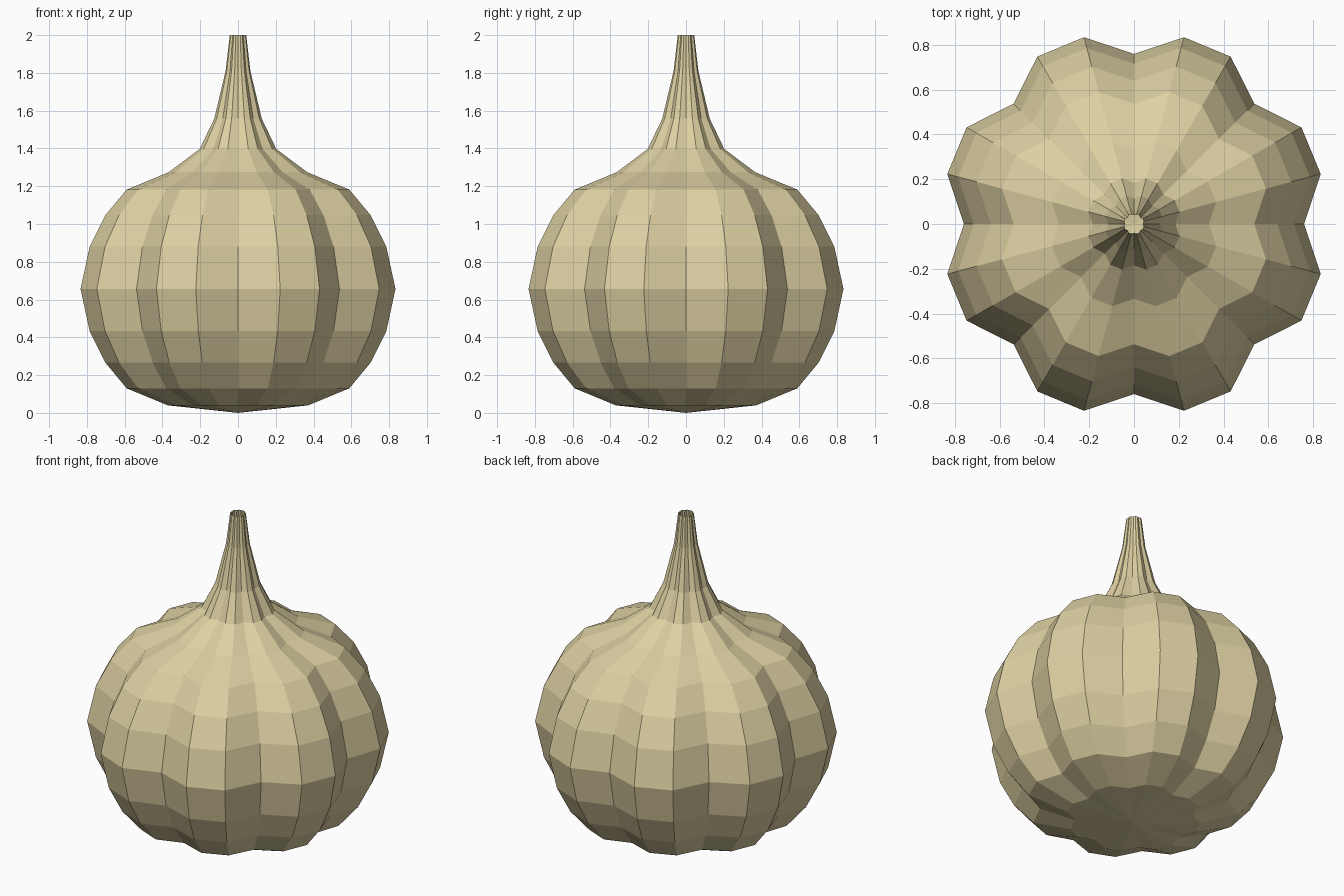
import bpy, bmesh
from math import sin, cos, pi

if "Cube" in bpy.data.objects:
    bpy.data.objects.remove(bpy.data.objects["Cube"])

SEGMENTS = 24          # eight lobes, three segments each
GROOVE = 0.88          # groove radius relative to the ridge radius

# Ridge radius and height of each ring, from the base up to the open stem tip
PROFILE = [(0.385, 0.04), (0.61, 0.13), (0.727, 0.266), (0.813, 0.433),
           (0.863, 0.656), (0.813, 0.88), (0.727, 1.047), (0.61, 1.182),
           (0.38, 1.274), (0.21, 1.397), (0.13, 1.558), (0.068, 1.81),
           (0.045, 2.0)]


def add_ring(bm, radius, z):
    ring = []
    for i in range(SEGMENTS):
        r = radius * (GROOVE if i % 3 == 0 else 1.0)
        a = 2 * pi * i / SEGMENTS
        ring.append(bm.verts.new((r * cos(a), r * sin(a), z)))
    return ring


# Lobed gourd body flowing into the stem
bm = bmesh.new()
rings = [add_ring(bm, r, z) for r, z in PROFILE]
base = bm.verts.new((0, 0, 0))
for i in range(SEGMENTS):
    j = (i + 1) % SEGMENTS
    bm.faces.new((base, rings[0][j], rings[0][i]))
    for low, high in zip(rings, rings[1:]):
        bm.faces.new((low[i], low[j], high[j], high[i]))

mesh = bpy.data.meshes.new("gourd")
bm.to_mesh(mesh)
bm.free()
gourd = bpy.data.objects.new("gourd", mesh)
bpy.context.collection.objects.link(gourd)

# Pale straw colour
mat = bpy.data.materials.new("straw")
mat.diffuse_color = (0.72, 0.63, 0.36, 1)
mat.use_nodes = True
mat.node_tree.nodes["Principled BSDF"].inputs["Base Color"].default_value = mat.diffuse_color
mesh.materials.append(mat)
